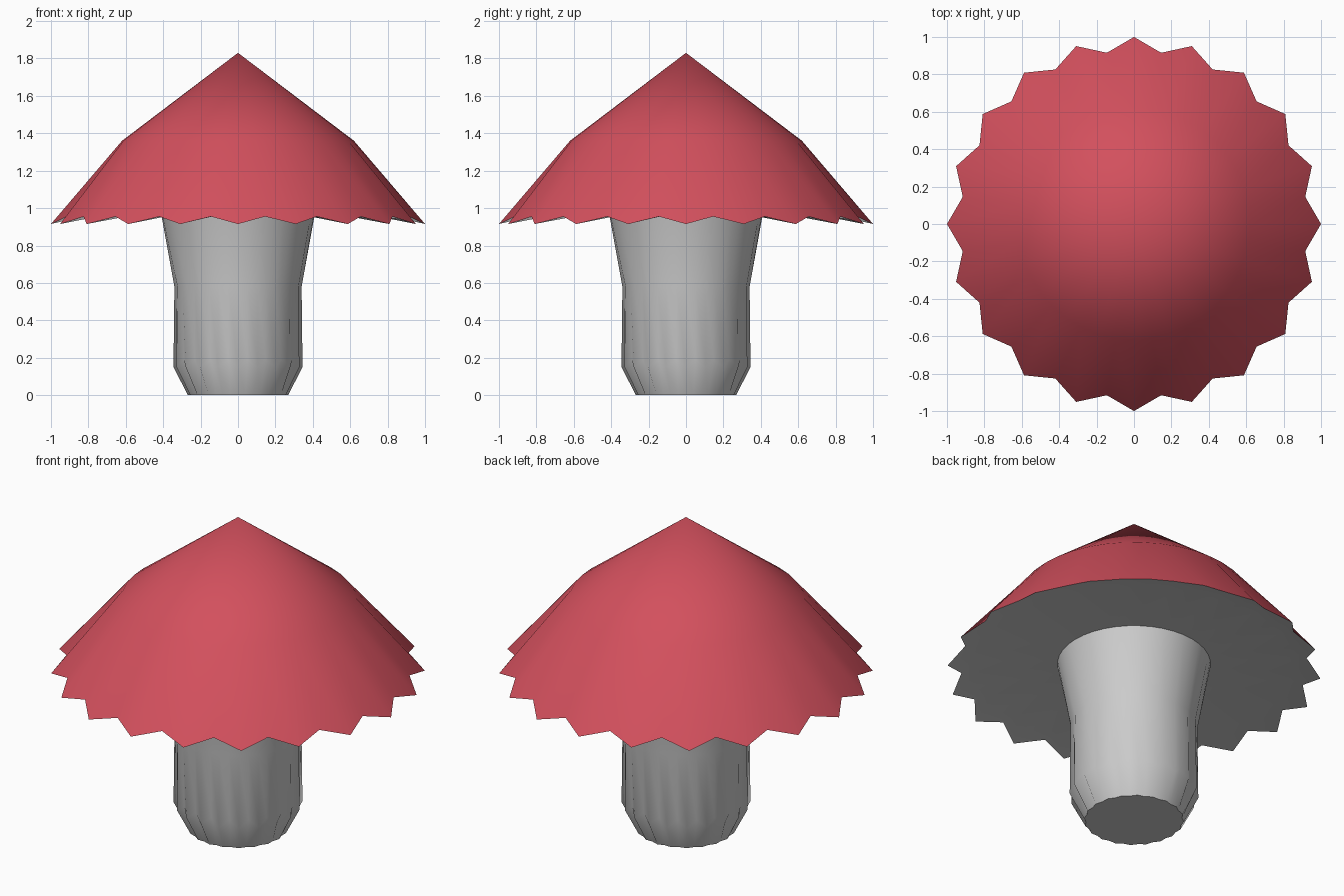
import bpy, math

if "Cube" in bpy.data.objects:
    bpy.data.objects.remove(bpy.data.objects["Cube"])

TIPS = 20            # scallops round the cap
N = TIPS * 2         # tip and notch alternate


def loft(name, rings, start_point=None, cap_end=False, color=None, angle=60):
    """Each ring is (tip_r, tip_z, notch_r, notch_z); rings run from top to bottom."""
    verts, faces = [], []
    for tr, tz, nr, nz in rings:
        for i in range(N):
            r, z = (tr, tz) if i % 2 == 0 else (nr, nz)
            a = 2 * math.pi * i / N
            verts.append((r * math.cos(a), r * math.sin(a), z))
    for k in range(len(rings) - 1):
        for i in range(N):
            j = (i + 1) % N
            faces.append((k * N + i, (k + 1) * N + i, (k + 1) * N + j, k * N + j))
    if start_point is not None:
        verts.append((0, 0, start_point))
        faces += [(len(verts) - 1, i, (i + 1) % N) for i in range(N)]
    if cap_end:
        base = (len(rings) - 1) * N
        faces.append(tuple(base + i for i in reversed(range(N))))
    mesh = bpy.data.meshes.new(name)
    mesh.from_pydata(verts, [], faces)
    mesh.update()
    obj = bpy.data.objects.new(name, mesh)
    bpy.context.collection.objects.link(obj)
    if color:
        mat = bpy.data.materials.new(name + "_color")
        mat.diffuse_color = color
        mat.use_nodes = True
        mat.node_tree.nodes["Principled BSDF"].inputs["Base Color"].default_value = mat.diffuse_color
        mesh.materials.append(mat)
    bpy.ops.object.select_all(action='DESELECT')
    obj.select_set(True)
    bpy.context.view_layer.objects.active = obj
    bpy.ops.object.shade_smooth_by_angle(angle=math.radians(angle))
    return obj


# Red cap: cone top, steeper skirt, scalloped rim
loft("cap", [(0.62, 1.36, 0.62, 1.36), (1.0, 0.915, 0.927, 0.955)],
     start_point=1.83, color=(0.65, 0.08, 0.11, 1))

# Grey underside: scalloped lip, then flat gills in to the stem
loft("cap_underside", [(1.0, 0.915, 0.927, 0.955),
                       (0.88, 0.945, 0.83, 0.957),
                       (0.41, 0.965, 0.41, 0.965)])

# Stem: flared top, fluted sides, tapered closed foot
loft("stem", [(0.41, 0.965, 0.41, 0.965),
              (0.34, 0.58, 0.332, 0.58),
              (0.345, 0.15, 0.325, 0.19),
              (0.268, 0.0, 0.258, 0.0)], cap_end=True)
